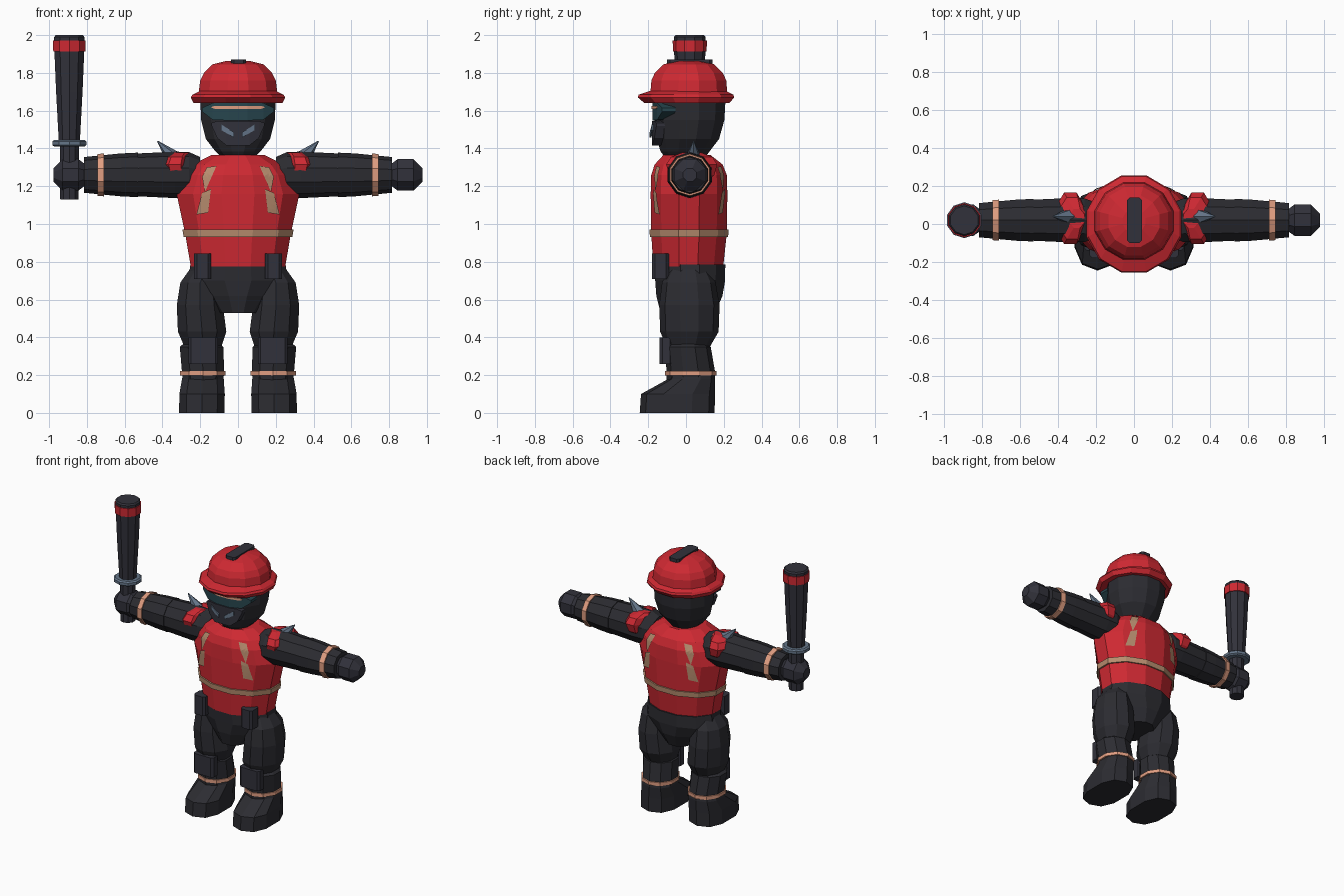
import bpy, bmesh, math
from mathutils import Vector
from mathutils.bvhtree import BVHTree

cube = bpy.data.objects.get("Cube")
if cube:
    bpy.data.objects.remove(cube, do_unlink=True)


def material(name, r, g, b):
    m = bpy.data.materials.new(name)
    m.use_nodes = True
    m.diffuse_color = (r, g, b, 1)
    m.node_tree.nodes["Principled BSDF"].inputs["Base Color"].default_value = (r, g, b, 1)
    return m


RED = material("red", .62, .022, .032)
CLOTH = material("charcoal cloth", .025, .025, .031)
GEAR = material("dark gear", .031, .031, .043)
SALMON = material("salmon band", .75, .34, .22)
TAN = material("tan stripe", .48, .27, .16)
TEAL = material("teal visor", .02, .06, .075)
STEEL = material("steel", .13, .18, .25)


def finish(name, bm, mat):
    bmesh.ops.recalc_face_normals(bm, faces=bm.faces[:])
    mesh = bpy.data.meshes.new(name)
    bm.to_mesh(mesh)
    mesh.materials.append(mat)
    obj = bpy.data.objects.new(name, mesh)
    bpy.context.collection.objects.link(obj)
    return obj


def loft(name, mat, rings, n=12, axis="z", power=1.0):
    """Skin rings (position, centre u, centre v, radius u, radius v) along z or x."""
    bm = bmesh.new()
    grow = 1 / math.cos(math.pi / n) if power == 1 else 1
    rows = []
    for pos, cu, cv, ru, rv in rings:
        row = []
        for i in range(n):
            a = 2 * math.pi * (i + .5) / n
            c, s = math.cos(a), math.sin(a)
            u = cu + ru * grow * math.copysign(abs(c) ** power, c)
            v = cv + rv * grow * math.copysign(abs(s) ** power, s)
            row.append(bm.verts.new((u, v, pos) if axis == "z" else (pos, u, v)))
        rows.append(row)
    for a, b in zip(rows, rows[1:]):
        for i in range(n):
            j = (i + 1) % n
            bm.faces.new((a[i], a[j], b[j], b[i]))
    bm.faces.new(rows[0])
    bm.faces.new(rows[-1])
    return finish(name, bm, mat)


def box(name, mat, centre, size, chamfer=.015):
    bm = bmesh.new()
    bmesh.ops.create_cube(bm, size=1)
    for v in bm.verts:
        v.co = Vector(centre) + Vector(c * s for c, s in zip(v.co, size))
    upright = [e for e in bm.edges if abs(e.verts[0].co.z - e.verts[1].co.z) > .01]
    bmesh.ops.bevel(bm, geom=upright, offset=chamfer, segments=1, affect="EDGES")
    return finish(name, bm, mat)


def face_plate(name, mat, columns, front, depth, bend=1.5):
    """Bent plate in front of the face, from columns (x, low z, high z)."""
    bm = bmesh.new()
    rows = []
    for x, lo, hi in columns:
        y = front + bend * x * x
        rows.append([bm.verts.new(p) for p in
                     ((x, y, lo), (x, y, hi), (x, y + depth, hi), (x, y + depth, lo))])
    for a, b in zip(rows, rows[1:]):
        for i in range(4):
            j = (i + 1) % 4
            bm.faces.new((a[i], a[j], b[j], b[i]))
    bm.faces.new(rows[0])
    bm.faces.new(rows[-1])
    return finish(name, bm, mat)


def mirrored(half):
    return [(-x, lo, hi) for x, lo, hi in reversed(half)] + half


def chest_plate(name, outline, side, facing, target):
    """Thin patch pressed on to the front (-1) or back (1) of the vest."""
    bm = bmesh.new()
    bm.faces.new([bm.verts.new((side * x, 0, z)) for x, z in outline])
    bmesh.ops.subdivide_edges(bm, edges=bm.edges[:], cuts=4, use_grid_fill=True)
    for v in bm.verts:
        hit = target.ray_cast(Vector((v.co.x, facing, v.co.z)), Vector((0, -facing, 0)))[0]
        v.co.y = hit.y + facing * .008
    return finish(name, bm, TAN)


# Torso and hips
vest = loft("vest", RED, [
    (.775, 0, .012, .25, .185), (.95, 0, .016, .28, .2), (1.16, 0, .016, .325, .203),
    (1.26, 0, .016, .29, .2), (1.315, 0, .014, .24, .18), (1.365, 0, .005, .14, .125)])
loft("waist_stripe", TAN, [(.932, 0, .016, .288, .207), (.97, 0, .016, .294, .21)])
loft("pelvis", CLOTH, [(.53, 0, .01, .11, .145), (.62, 0, .018, .18, .175),
                       (.7, 0, .022, .265, .185), (.785, 0, .02, .252, .188)])

# Zigzag patches on the vest, front and back
bm = bmesh.new()
bm.from_mesh(vest.data)
tree = BVHTree.FromBMesh(bm)
bm.free()
bolt_top = [(.114, 1.307), (.165, 1.30), (.19, 1.25), (.175, 1.17)]
bolt_low = [(.143, 1.185), (.19, 1.165), (.22, 1.05), (.158, 1.06)]
for s, label in ((1, "left"), (-1, "right")):
    for facing, place in ((-1, "front"), (1, "back")):
        chest_plate(f"{label}_{place}_patch_upper", bolt_top, s, facing, tree)
        chest_plate(f"{label}_{place}_patch_lower", bolt_low, s, facing, tree)

# Head, visor and breathing mask
loft("head", CLOTH, [(1.345, 0, -.005, .08, .1), (1.385, 0, -.005, .12, .13),
                     (1.45, 0, .01, .17, .165), (1.55, 0, .018, .195, .185),
                     (1.67, 0, .02, .2, .19)])
face_plate("visor", TEAL, mirrored([(.05, 1.548, 1.64), (.135, 1.552, 1.64),
                                    (.19, 1.595, 1.615)]), -.18, .07)
face_plate("visor_glint", SALMON, mirrored([(.05, 1.61, 1.625), (.125, 1.61, 1.625),
                                            (.14, 1.615, 1.62)]), -.186, .009)
face_plate("mask", GEAR, mirrored([(.06, 1.415, 1.546), (.11, 1.455, 1.546),
                                   (.14, 1.52, 1.535)]), -.186, .07)
for s, label in ((1, "left"), (-1, "right")):
    face_plate(f"{label}_mask_vent", STEEL,
               [(s * .022, 1.458, 1.485), (s * .09, 1.498, 1.528)], -.193, .009)

# Helmet
loft("helmet_brim", RED, [(1.64, 0, .005, .235, .225), (1.67, 0, 0, .25, .255),
                          (1.685, 0, 0, .24, .25), (1.705, 0, .01, .2, .2)])
loft("helmet_dome", RED, [(1.68, 0, .015, .21, .205), (1.76, 0, .015, .2, .198),
                          (1.8, 0, .015, .18, .18), (1.845, 0, .015, .135, .135),
                          (1.864, 0, .015, .06, .06)])
box("helmet_crest", GEAR, (.003, .02, 1.855), (.08, .24, .034))

for s, label in ((1, "left"), (-1, "right")):
    # Arms, wrist bands and hands
    def sleeve(part, mat, rings, n=10):
        loft(f"{label}_{part}", mat, [(s * x, .02, 1.26, r, r) for x, r in rings], n, "x")
    sleeve("upper_arm", CLOTH, [(.2, .09), (.26, .115), (.33, .117), (.55, .107)])
    sleeve("forearm", CLOTH, [(.53, .112), (.62, .108), (.815, .09)])
    sleeve("wrist_band", SALMON, [(.71, .108), (.745, .105)])
    sleeve("hand", GEAR, [(.8, .05), (.845, .083), (.93, .083), (.978, .035)], 8)

    # Shoulder pads with spikes
    loft(f"{label}_shoulder_pad", RED, [
        (1.225, s * .32, .03, .03, .08), (1.26, s * .325, .03, .065, .12),
        (1.315, s * .335, .03, .08, .135), (1.355, s * .325, .03, .07, .11),
        (1.378, s * .3, .03, .04, .05)], 8)
    bm = bmesh.new()
    bmesh.ops.create_cone(bm, segments=6, radius1=.042, radius2=.003, depth=.12, cap_ends=True)
    turn = Vector((s * .075, 0, .08)).to_track_quat("Z", "Y")
    for v in bm.verts:
        v.co = turn @ v.co + Vector((s * .385, .04, 1.395))
    finish(f"{label}_shoulder_spike", bm, STEEL)

    # Legs, knee pads, bands and boots
    loft(f"{label}_thigh", CLOTH, [
        (.33, s * .185, .01, .09, .1), (.43, s * .19, .018, .128, .147),
        (.57, s * .202, .018, .122, .152), (.69, s * .2, .015, .105, .135),
        (.76, s * .17, .015, .085, .1)], 10)
    loft(f"{label}_shin", CLOTH, [
        (.15, s * .185, .025, .105, .12), (.22, s * .185, .025, .112, .122),
        (.35, s * .193, .01, .115, .115), (.37, s * .193, .01, .09, .09)], 10)
    loft(f"{label}_ankle_band", SALMON, [(.198, s * .186, .026, .12, .13),
                                         (.222, s * .186, .026, .12, .13)], 10)
    loft(f"{label}_boot", CLOTH, [
        (0, s * .192, -.047, .125, .198), (.1, s * .19, -.042, .125, .196),
        (.18, s * .186, .03, .115, .123), (.2, s * .186, .03, .11, .12)], 10, power=.8)
    box(f"{label}_knee_pad", GEAR, (s * .184, -.105, .33), (.158, .07, .14))
    box(f"{label}_pouch", GEAR, (s * .188, -.135, .777), (.09, .09, .136))


# Baton held in the right hand
def baton(part, mat, *rings):
    loft(f"baton_{part}", mat, [(z, -.893, .02, r, r) for z, r in rings], 10)


baton("handle", GEAR, (1.13, .048), (1.2, .05), (1.42, .05))
baton("guard", STEEL, (1.41, .08), (1.418, .09), (1.437, .09), (1.445, .08))
baton("shaft", GEAR, (1.44, .056), (1.7, .07), (1.915, .079))
baton("stripe", RED, (1.912, .085), (1.972, .086))
baton("cap", GEAR, (1.965, .08), (1.99, .08), (2.0, .072))
